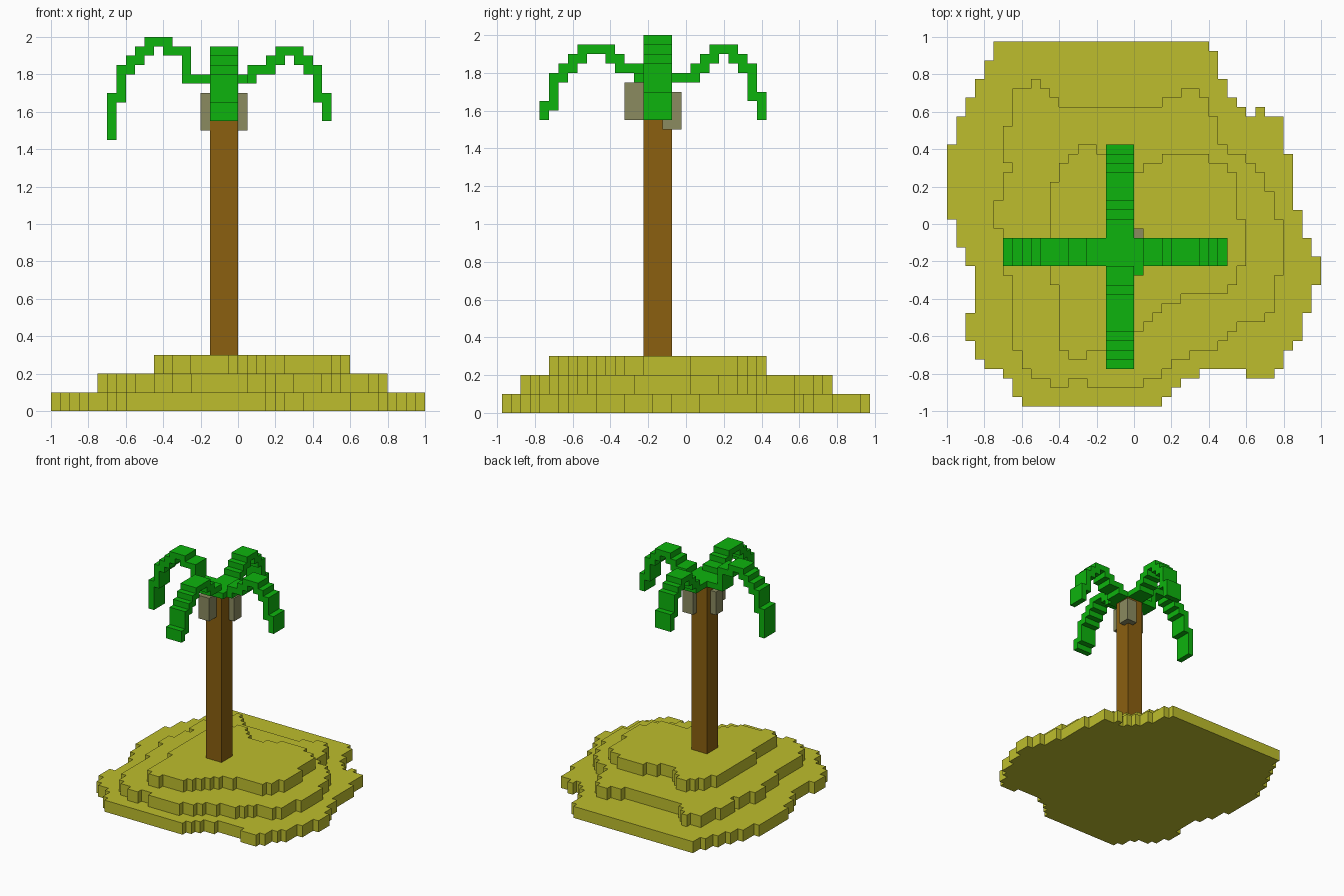
import bpy, bmesh
from mathutils import Vector

V = 0.05  # edge length of one block

cube = bpy.data.objects.get("Cube")
if cube:
    bpy.data.objects.remove(cube, do_unlink=True)


def material(name, rgb):
    m = bpy.data.materials.new(name)
    m.use_nodes = True
    m.diffuse_color = (*rgb, 1)
    m.node_tree.nodes["Principled BSDF"].inputs["Base Color"].default_value = (*rgb, 1)
    return m


SAND = material("sand_yellow", (0.515, 0.515, 0.026))
LEAF = material("leaf_green", (0.004, 0.456, 0.004))
BARK = material("bark_brown", (0.258, 0.117, 0.005))
NUT = material("coconut_grey", (0.258, 0.258, 0.117))


def prism(name, rects, place, depth, mat):
    """Join block rectangles (u0, u1, v0, v1) into one flat shape and extrude it."""
    cells = {(u, v) for u0, u1, v0, v1 in rects
             for u in range(u0, u1) for v in range(v0, v1)}
    bm = bmesh.new()
    for u, v in sorted(cells):
        corners = ((u, v), (u + 1, v), (u + 1, v + 1), (u, v + 1))
        bm.faces.new([bm.verts.new(place(a, b)) for a, b in corners])
    bmesh.ops.remove_doubles(bm, verts=bm.verts, dist=0.001)
    bmesh.ops.dissolve_limit(bm, angle_limit=0.01, verts=bm.verts, edges=bm.edges)
    ext = bmesh.ops.extrude_face_region(bm, geom=bm.faces[:])
    moved = [g for g in ext["geom"] if isinstance(g, bmesh.types.BMVert)]
    bmesh.ops.translate(bm, verts=moved, vec=Vector(depth))
    bmesh.ops.recalc_face_normals(bm, faces=bm.faces)
    me = bpy.data.meshes.new(name)
    bm.to_mesh(me)
    bm.free()
    me.materials.append(mat)
    ob = bpy.data.objects.new(name, me)
    bpy.context.collection.objects.link(ob)
    return ob


def box(name, x, y, z, mat):
    """Box from (min, max) pairs."""
    bm = bmesh.new()
    bmesh.ops.create_cube(bm, size=1)
    for v in bm.verts:
        v.co = [r[0] if c < 0 else r[1] for c, r in zip(v.co, (x, y, z))]
    me = bpy.data.meshes.new(name)
    bm.to_mesh(me)
    bm.free()
    me.materials.append(mat)
    bpy.context.collection.objects.link(bpy.data.objects.new(name, me))


def expand(runs):
    return [value for value, count in runs for _ in range(count)]


def terrace(name, z, first_row, left, right, extras):
    """Sand layer: left and right edges per row from the back, as (value, count) runs."""
    spans = [(first_row + i, a, b) for i, (a, b) in enumerate(zip(expand(left), expand(right)))]
    rects = [(a, b, r, r + 1) for r, a, b in spans + extras]
    prism(name, rects, lambda u, r: (u * V, 0.975 - r * V, z), (0, 0, 0.1), SAND)


# Sand island in three terraces
terrace("sand_bottom", 0.0, 0,
        [(-15, 2), (-16, 2), (-17, 2), (-18, 2), (-19, 3), (-20, 8), (-19, 3), (-18, 2),
         (-17, 5), (-18, 3), (-17, 2), (-16, 1), (-14, 1), (-13, 2), (-12, 1)],
        [(8, 1), (9, 3), (10, 2), (11, 1), (12, 1), (16, 4), (17, 6), (18, 3), (19, 2),
         (20, 3), (19, 3), (18, 3), (17, 1), (16, 2), (7, 1), (5, 1), (4, 1), (3, 1)],
        [(7, 13, 14), (35, 12, 15)])
terrace("sand_middle", 0.1, 7,
        [(-13, 2), (-14, 4), (-13, 1), (-14, 3), (-15, 3), (-14, 5), (-13, 8), (-12, 2), (-11, 1)],
        [(8, 1), (9, 3), (10, 1), (12, 1), (13, 1), (14, 2), (15, 3), (16, 6), (15, 4),
         (14, 1), (11, 1), (10, 1), (9, 1), (6, 1), (4, 1), (3, 1)],
        [(4, -11, -10), (5, -13, -9), (5, 5, 7), (6, -13, -8), (6, 3, 8),
         (36, -9, -7), (36, -5, 1)])
terrace("sand_top", 0.2, 14,
        [(-8, 1), (-9, 11), (-8, 7)],
        [(11, 5), (12, 5), (11, 2), (10, 1), (5, 1), (3, 1), (2, 1), (1, 1), (0, 1), (-1, 1)],
        [(11, -6, -4), (12, -7, -3), (12, 3, 8), (13, -8, -2), (13, 1, 10), (33, -7, -5)])

# Trunk
box("trunk", (-0.15, 0), (-0.225, -0.075), (0.3, 1.75), BARK)

# Coconuts
box("coconut_front", (-0.15, -0.05), (-0.325, -0.225), (1.55, 1.75), NUT)
box("coconut_back", (-0.05, 0.05), (-0.125, -0.025), (1.5, 1.7), NUT)
box("coconut_side", (-0.2, -0.1), (-0.225, -0.125), (1.5, 1.7), NUT)

# Fronds: stepped arches one trunk wide; the sideways pair includes the crown block
side_fronds = [(-14, -13, 29, 34), (-13, -12, 33, 37), (-12, -11, 36, 38), (-11, -10, 37, 39),
               (-10, -9, 38, 40), (-9, -8, 39, 40), (-8, -7, 38, 40), (-7, -6, 38, 39),
               (-6, -5, 35, 39), (-5, 1, 35, 36), (1, 2, 35, 37), (2, 3, 36, 37),
               (3, 4, 36, 38), (4, 5, 37, 39), (5, 6, 38, 39), (6, 7, 37, 39),
               (7, 8, 36, 38), (8, 9, 33, 37), (9, 10, 31, 34)]
front_frond = [(-15, -14, 31, 33), (-14, -13, 32, 36), (-13, -12, 35, 37), (-12, -11, 36, 38),
               (-11, -10, 37, 39), (-10, -8, 38, 39), (-8, -7, 37, 39), (-7, -6, 36, 38),
               (-6, -5, 36, 37), (-5, -4, 35, 37)]
back_frond = [(-1, 1, 35, 36), (1, 2, 35, 37), (2, 3, 36, 38), (3, 4, 37, 39),
              (4, 5, 38, 39), (5, 6, 37, 39), (6, 7, 36, 38), (7, 8, 33, 37), (8, 9, 31, 34)]

prism("side_fronds", side_fronds, lambda u, w: (u * V, -0.225, w * V), (0, 0.15, 0), LEAF)
for name, rects in (("front_frond", front_frond), ("back_frond", back_frond)):
    prism(name, rects, lambda u, w: (-0.15, u * V - 0.025, w * V), (0.15, 0, 0), LEAF)
box("crown_leaf_nub", (0, 0.05), (-0.275, -0.225), (1.75, 1.8), LEAF)
